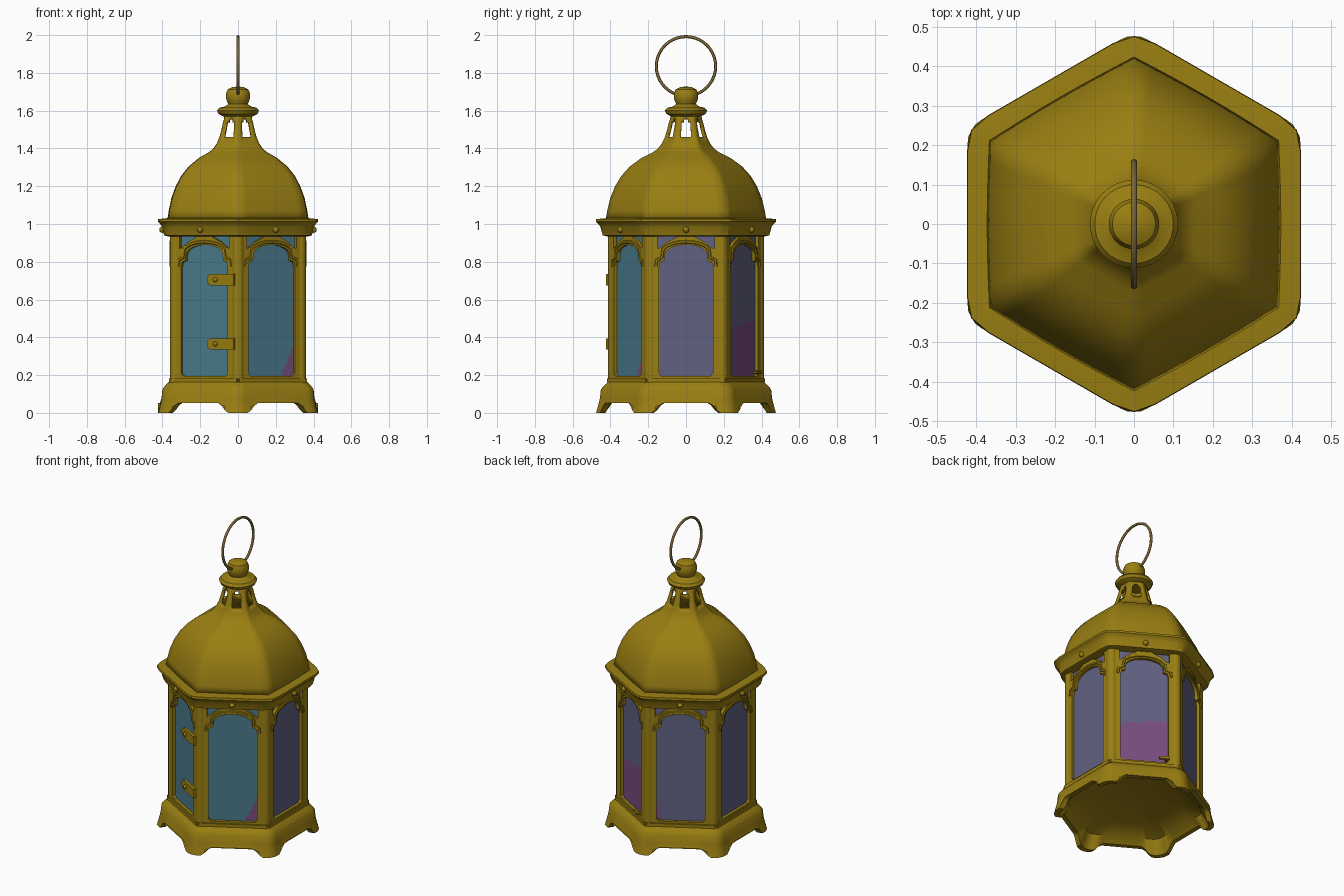
import bpy, bmesh, math
from mathutils import Matrix, Vector

if "Cube" in bpy.data.objects:
    bpy.data.objects.remove(bpy.data.objects["Cube"])

C30, T30 = math.cos(math.pi / 6), math.tan(math.pi / 6)


def material(name, rgb):
    m = bpy.data.materials.new(name)
    m.diffuse_color = (*rgb, 1)
    m.use_nodes = True
    m.node_tree.nodes["Principled BSDF"].inputs["Base Color"].default_value = m.diffuse_color
    return m


GOLD = material("aged_gold", (0.32, 0.21, 0.006))
BRONZE = material("ring_bronze", (0.20, 0.135, 0.035))
TEAL = material("teal_glass", (0.068, 0.195, 0.26))
SLATE = material("slate_glass", (0.12, 0.12, 0.225))
PINK = material("magenta_glass", (0.19, 0.075, 0.215))


def add(name, me, mats=(), matrix=None, angle=None):
    for m in mats:
        me.materials.append(m)
    if angle is not None:
        me.shade_smooth()
        me.set_sharp_from_angle(angle=math.radians(angle))
    ob = bpy.data.objects.new(name, me)
    bpy.context.collection.objects.link(ob)
    if matrix is not None:
        ob.matrix_world = matrix
    return ob


def side(k, u=0, z=0, w=0):
    """Local frame of hexagon side k: x along the side, y up, z outward."""
    a = math.radians(60 * k)
    t, n = Vector((-math.sin(a), math.cos(a), 0)), Vector((math.cos(a), math.sin(a), 0))
    m = Matrix((t, (0, 0, 1), n)).transposed().to_4x4()
    m.translation = t * u + Vector((0, 0, z)) + n * w
    return m


def loft(name, prof, steps=8, cap=1.0, roundness=0.0, lift=None, hole=None, angle=35):
    """Sweep a (corner radius, z) profile round a hexagon, or a circle if roundness is 1."""
    bm = bmesh.new()
    rows = []
    for R, z in prof:
        row = []
        for k in range(6):
            for i in range(steps):
                s = 2 * i / steps - 1
                loc = math.atan(s * T30)
                r = min(C30 / math.cos(loc), cap)
                r = R * (r + (1 - r) * roundness)
                a = math.radians(60 * k) + loc
                row.append(bm.verts.new((r * math.cos(a), r * math.sin(a),
                                         lift(s, z) if lift else z)))
        rows.append(row)
    n = 6 * steps
    for i in range(len(rows) - 1):
        for j in range(n):
            s = 2 * (j % steps + 0.5) / steps - 1
            if hole and hole(s, (prof[i][1] + prof[i + 1][1]) / 2):
                continue
            q = (j + 1) % n
            bm.faces.new((rows[i][j], rows[i][q], rows[i + 1][q], rows[i + 1][j]))
    bmesh.ops.remove_doubles(bm, verts=bm.verts, dist=1e-5)
    me = bpy.data.meshes.new(name)
    bm.to_mesh(me)
    bm.free()
    return add(name, me, [GOLD], angle=angle)


def curve_mesh(name, loops, cyclic, **settings):
    cu = bpy.data.curves.new(name, 'CURVE')
    for key, val in settings.items():
        setattr(cu, key, val)
    for pts in loops:
        sp = cu.splines.new('POLY')
        sp.points.add(len(pts) - 1)
        for p, (x, y) in zip(sp.points, pts):
            p.co = (x, y, 0, 1)
        sp.use_cyclic_u = cyclic
        sp.use_smooth = False
    ob = bpy.data.objects.new(name, cu)
    bpy.context.collection.objects.link(ob)
    bpy.context.view_layer.update()
    me = bpy.data.meshes.new_from_object(ob)
    bpy.data.objects.remove(ob)
    me.materials.clear()
    me.materials.append(GOLD)
    return me


# footed base skirt with a cutout under each side and a hollow underside
def scallop(s, z):
    if z > 0.05:
        return z
    return max(z, 0.052 * min(1, max(0, (0.72 - abs(s)) / 0.18)))


loft("base_skirt", [(0, .13), (.3, .12), (.41, .085), (.455, 0), (.488, 0), (.478, .035),
                    (.468, .075), (.462, .125), (.445, .145), (.42, .165), (0, .165)],
     steps=24, cap=.975, lift=scallop)

# roof rim
loft("roof_rim", [(0, .935), (.43, .935), (.452, .94), (.465, .985), (.475, 1.0), (.49, 1.012),
                  (.488, 1.026), (.42, 1.032), (0, 1.032)], cap=.975)


# dome flowing into a pierced neck
def vent(s, z):
    return 1.46 < z < 1.555 and abs(s) < (.52 if z < 1.54 else .3)


dome = loft("roof_dome", [(.425, 1.025), (.417, 1.07), (.402, 1.135), (.375, 1.2), (.342, 1.255),
                          (.297, 1.305), (.235, 1.35), (.175, 1.38), (.148, 1.4), (.126, 1.43),
                          (.112, 1.46), (.1, 1.5), (.09, 1.54), (.084, 1.555), (.082, 1.585)],
            roundness=.1, hole=vent, angle=80)
sol = dome.modifiers.new("wall", 'SOLIDIFY')
sol.thickness, sol.offset = .012, -1

# collar and knob
loft("top_knob", [(0, 1.568), (.08, 1.57), (.104, 1.583), (.112, 1.6), (.1, 1.615), (.07, 1.622),
                  (.052, 1.635), (.058, 1.648), (.064, 1.665), (.064, 1.69), (.055, 1.713),
                  (.03, 1.725), (0, 1.728)], steps=5, roundness=1)

# hanging ring
bpy.ops.mesh.primitive_torus_add(major_radius=.157, minor_radius=.008, major_segments=40,
                                 minor_segments=8, location=(0, 0, 1.835),
                                 rotation=(0, math.pi / 2, 0))
ring = bpy.context.object
ring.name = "hanging_ring"
ring.data.materials.append(BRONZE)
ring.data.shade_smooth()

# window frame: stepped arch opening and two corner openings
arch = [(.112 * math.cos(math.pi * i / 12), .835 + .055 * math.sin(math.pi * i / 12))
        for i in range(13)]
opening = ([(-.13, .195), (.13, .195), (.143, .21), (.143, .775), (.135, .8), (.115, .805)]
           + arch + [(-.115, .805), (-.135, .8), (-.143, .775), (-.143, .21)])
corner = [(.15, .945), (.15, .87), (.128, .88), (.1, .905), (.05, .93), (.05, .945)]
outline = [(-.2, .15), (.2, .15), (.2, .96), (-.2, .96)]
frame_me = curve_mesh("window_frame", [outline, opening, corner, [(-x, y) for x, y in corner]],
                      True, dimensions='2D', fill_mode='BOTH', extrude=.012)
line = [(.16, .775), (.155, .81), (.128, .822)] + [(x * 1.12, y + .016) for x, y in arch[1:-1]] \
    + [(-.128, .822), (-.155, .81), (-.16, .775)]
trim_me = curve_mesh("arch_trim", [line], False, dimensions='3D', bevel_depth=.01,
                     bevel_resolution=1, use_fill_caps=True)


# glass panes: colour chosen by side and position
def tint(k, u, z):
    if k == 1:
        return 2 if z < .47 + .15 * u else 1
    if k == 5:
        return 2 if z < .2 + (u - .075) * 2.2 else 0
    if k == 2:
        return 2 if z < .2 - (u + .105) * 2.2 else 1
    return 0 if k == 4 else 1


def pane(k):
    bm = bmesh.new()
    bmesh.ops.create_grid(bm, x_segments=20, y_segments=40, size=1)
    for v in bm.verts:
        v.co.x *= .19
        v.co.y = .56 + .39 * v.co.y
    for f in bm.faces:
        c = f.calc_center_median()
        f.material_index = tint(k, c.x, c.y)
    me = bpy.data.meshes.new("glass_pane")
    bm.to_mesh(me)
    bm.free()
    return add("glass_pane", me, [TEAL, SLATE, PINK], side(k, w=.338))


def solid(name, op, matrix, scale=(1, 1, 1), **kw):
    bm = bmesh.new()
    op(bm, **kw)
    bmesh.ops.scale(bm, vec=scale, verts=bm.verts)
    me = bpy.data.meshes.new(name)
    bm.to_mesh(me)
    bm.free()
    return add(name, me, [GOLD], matrix, 35)


def rod(name, matrix, radius, depth, segments=12):
    return solid(name, bmesh.ops.create_cone, matrix, cap_ends=True, segments=segments,
                 radius1=radius, radius2=radius, depth=depth)


def stud(name, matrix, radius):
    return solid(name, bmesh.ops.create_uvsphere, matrix, u_segments=10, v_segments=6,
                 radius=radius)


for k in range(6):
    pane(k)
    add("window_frame", frame_me, (), side(k, w=.345))
    add("arch_trim", trim_me, (), side(k, w=.354))
    stud("rim_stud", side(k, 0, .97, .4), .017)
    # corner post and bottom rail
    a = math.radians(60 * k + 30)
    rod("corner_post", Matrix.Translation((.379 * math.cos(a), .379 * math.sin(a), .555)),
        .033, .79)
    solid("bottom_rail", bmesh.ops.create_cube, side(k, 0, .172, .35), (.405, .022, .032), size=1)

# two strap clasps on the front-left window
strap = [(.19, -.03), (.19, .03)] + [(.055 + .028 * math.cos(t), .03 * math.sin(t)) for t in
                                     [math.pi * (.5 + i / 8) for i in range(9)]]
strap_me = curve_mesh("clasp_strap", [strap], True, dimensions='2D', fill_mode='BOTH',
                      extrude=.009)
for z in (.365, .705):
    add("clasp_strap", strap_me, (), side(4, 0, z, .369))
    stud("clasp_stud", side(4, .08, z, .378), .013)

# small latch on the back-right window
rod("latch_pin", side(1, .13, .215, .365), .01, .04, 8)
solid("latch_bar", bmesh.ops.create_cube, side(1, .115, .215, .375), (.06, .014, .014), size=1)
